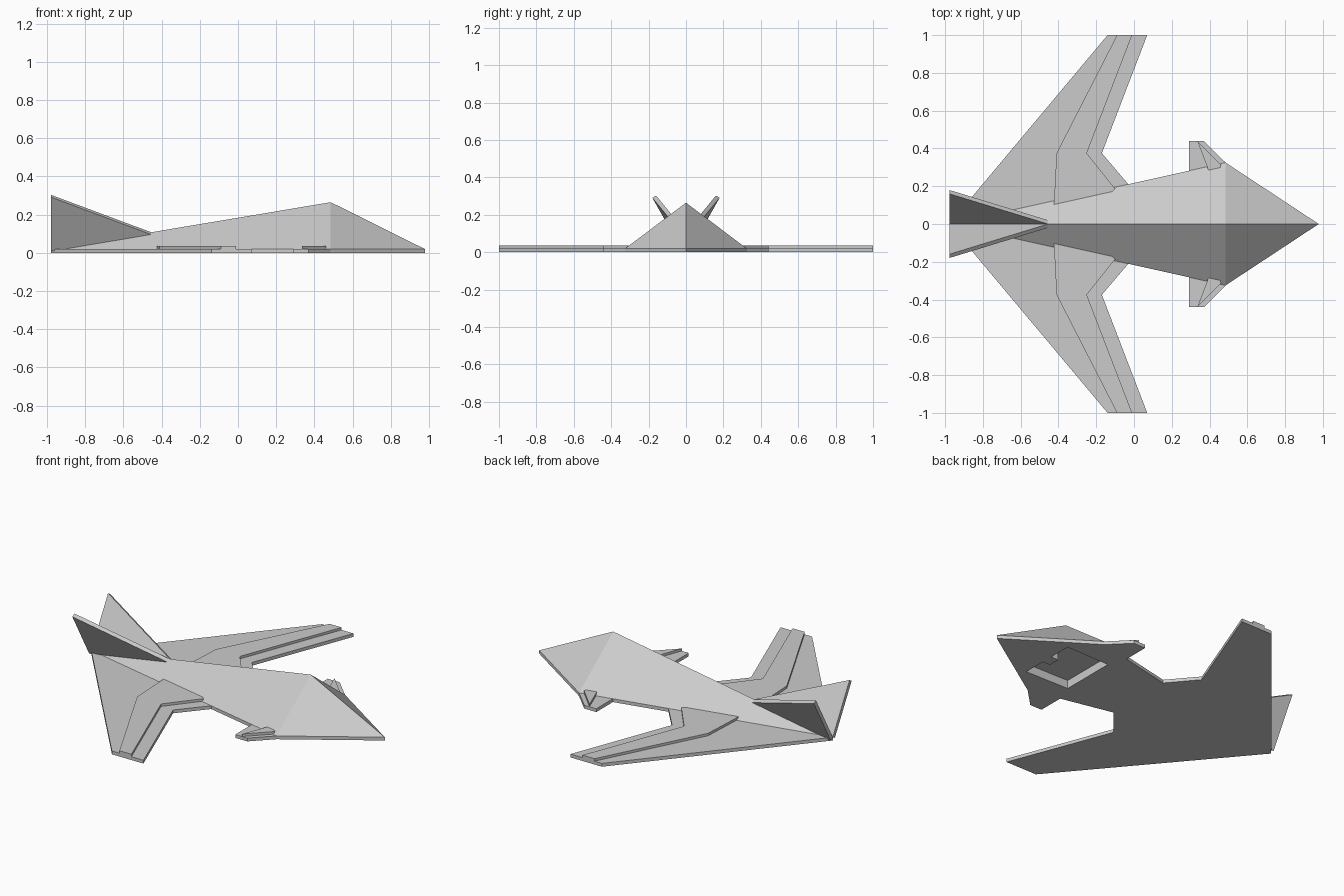
import bpy, bmesh
from mathutils import Vector

cube = bpy.data.objects.get("Cube")
if cube:
    bpy.data.objects.remove(cube, do_unlink=True)

grey = bpy.data.materials.new("hull_grey")
grey.use_nodes = True
grey.diffuse_color = (0.6, 0.6, 0.6, 1)
grey.node_tree.nodes["Principled BSDF"].inputs["Base Color"].default_value = (0.6, 0.6, 0.6, 1)

SKIRT = 0.02    # height of the base plates
PANEL = 0.035   # top of the raised panels


def finish(name, bm):
    bmesh.ops.recalc_face_normals(bm, faces=bm.faces)
    mesh = bpy.data.meshes.new(name)
    bm.to_mesh(mesh)
    bm.free()
    mesh.materials.append(grey)
    obj = bpy.data.objects.new(name, mesh)
    bpy.context.collection.objects.link(obj)
    return obj


def prism(name, points, offset):
    """Flat polygon of 3D points pushed along an offset into a solid."""
    bm = bmesh.new()
    face = bm.faces.new([bm.verts.new(p) for p in points])
    extruded = bmesh.ops.extrude_face_region(bm, geom=[face], use_keep_orig=True)
    moved = [v for v in extruded["geom"] if isinstance(v, bmesh.types.BMVert)]
    bmesh.ops.translate(bm, verts=moved, vec=Vector(offset))
    return finish(name, bm)


def plate(name, outline, low, high):
    return prism(name, [(x, y, low) for x, y in outline], (0, 0, high - low))


def both_sides(half):
    """Close a half outline with its reflection across the centre line."""
    return half + [(x, -y) for x, y in reversed(half) if y > 0]


def mirror(obj):
    mod = obj.modifiers.new("mirror", 'MIRROR')
    mod.use_axis = (False, True, False)
    return obj


# Faceted body: low skirt with a four-sided peak on top
outline = [(0.978, 0), (0.485, 0.325), (-0.978, 0), (0.485, -0.325)]
bm = bmesh.new()
floor = [bm.verts.new((x, y, 0)) for x, y in outline]
rim = [bm.verts.new((x, y, SKIRT)) for x, y in outline]
peak = bm.verts.new((0.485, 0, 0.265))
bm.faces.new(floor)
for i in range(4):
    j = (i + 1) % 4
    bm.faces.new((floor[i], floor[j], rim[j], rim[i]))
    bm.faces.new((rim[i], rim[j], peak))
body = finish("body", bm)

# Recessed bay in the underside with a small tab at its front edge
bay = both_sides([(0.33, 0.17), (0.62, 0.175), (0.62, 0.035), (0.57, 0.035)])
cutter = plate("bay_cutter", bay, -0.1, 0.05)
cutter.hide_render = True
cut = body.modifiers.new("bay", 'BOOLEAN')
cut.operation = 'DIFFERENCE'
cut.solver = 'EXACT'
cut.object = cutter
bpy.context.view_layer.objects.active = body
bpy.ops.object.modifier_apply(modifier=cut.name)
bpy.data.objects.remove(cutter, do_unlink=True)

# Swept wings as one plate, with a raised panel on each side
plate("wings", both_sides([(-0.978, 0), (-0.14, 1), (0.07, 1), (-0.17, 0.375),
                           (-0.03, 0.21), (-0.08, 0)]), 0, SKIRT)
mirror(plate("wing_panels", [(-0.09, 1), (-0.01, 1), (-0.25, 0.375), (-0.1, 0.187),
                             (-0.2, 0.08), (-0.425, 0.08), (-0.41, 0.375)], SKIRT, PANEL))

# Small front winglets with raised panels
mirror(plate("front_winglets", [(0.29, 0.44), (0.37, 0.44), (0.485, 0.325),
                                (0.45, 0.26), (0.29, 0.26)], 0, SKIRT))
mirror(plate("winglet_panels", [(0.335, 0.44), (0.46, 0.313), (0.45, 0.27),
                                (0.4, 0.27)], SKIRT, PANEL))

# Outward-leaning triangular tail fins
mirror(prism("tail_fins", [(-0.978, 0, 0.02), (-0.978, 0.16, 0.303), (-0.455, 0, 0.108)],
             (0, 0.02, -0.012)))
